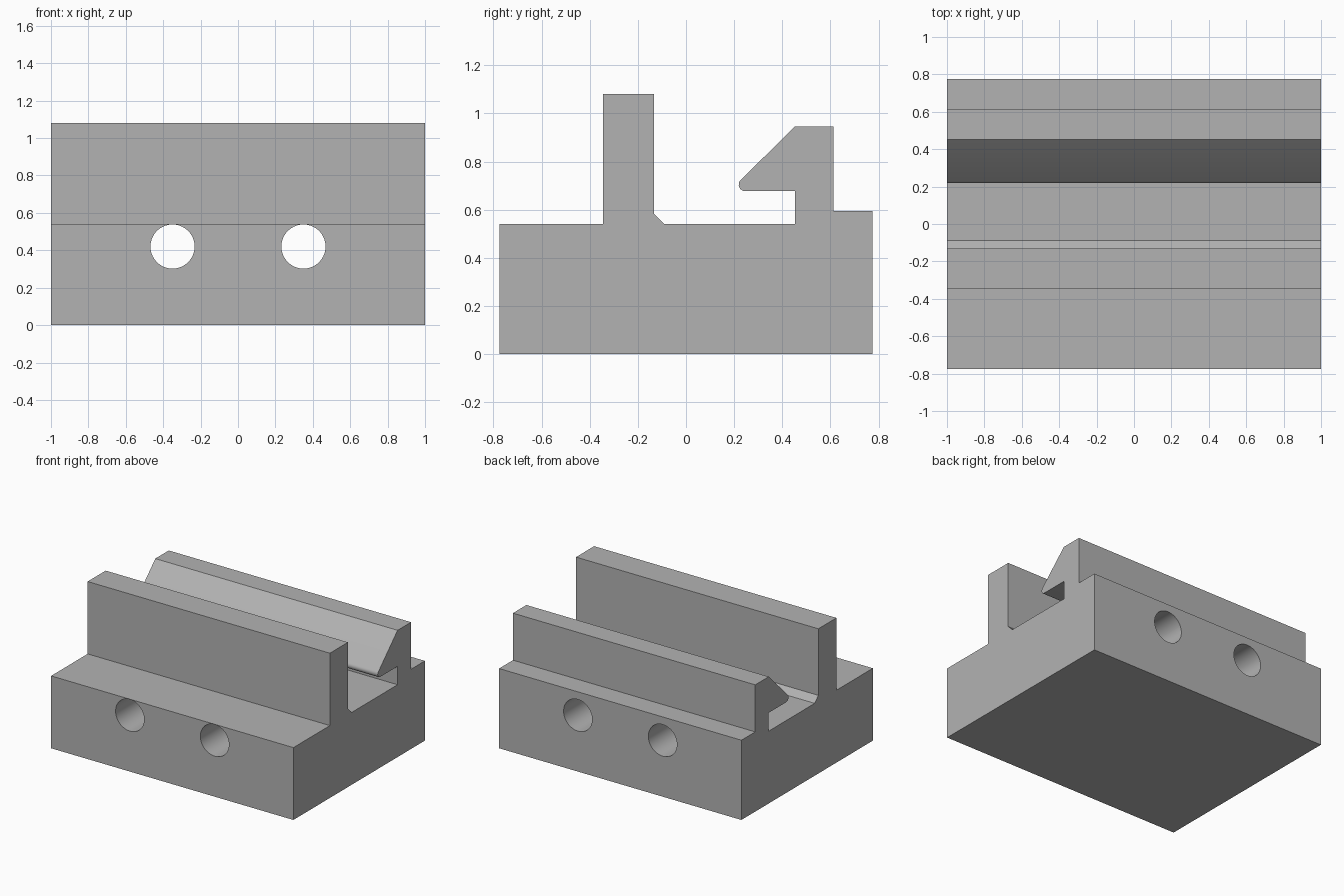
import bpy, bmesh, math

if "Cube" in bpy.data.objects:
    bpy.data.objects.remove(bpy.data.objects["Cube"])

# One flat grey
grey = bpy.data.materials.new("grey")
grey.diffuse_color = (0.45, 0.45, 0.45, 1)
grey.use_nodes = True
grey.node_tree.nodes["Principled BSDF"].inputs["Base Color"].default_value = grey.diffuse_color

# Cross-section of the clamp block (y, z), with a rounded hook tip
TIP_Y, TIP_Z, TIP_R = 0.246, 0.704, 0.027
tip = []
for i in range(9):
    a = math.radians(135 + 135 * i / 8)
    tip.append((TIP_Y + TIP_R * math.cos(a), TIP_Z + TIP_R * math.sin(a)))

profile = [(-0.775, 0), (0.775, 0), (0.775, 0.595), (0.612, 0.595),
           (0.612, 0.946), (0.453, 0.946)] + tip + [
           (0.453, 0.677), (0.453, 0.54), (-0.089, 0.54), (-0.132, 0.583),
           (-0.132, 1.08), (-0.345, 1.08), (-0.345, 0.54), (-0.775, 0.54)]

# Extrude the profile along x
bm = bmesh.new()
face = bm.faces.new([bm.verts.new((-1, y, z)) for y, z in profile])
ext = bmesh.ops.extrude_face_region(bm, geom=[face])
bmesh.ops.translate(bm, vec=(2, 0, 0),
                    verts=[v for v in ext["geom"] if isinstance(v, bmesh.types.BMVert)])
bmesh.ops.recalc_face_normals(bm, faces=bm.faces)
mesh = bpy.data.meshes.new("clamp_block")
bm.to_mesh(mesh)
bm.free()
block = bpy.data.objects.new("clamp_block", mesh)
bpy.context.collection.objects.link(block)
mesh.materials.append(grey)

# Two bolt holes drilled from front to back
cutters = []
for x in (-0.35, 0.35):
    bpy.ops.mesh.primitive_cylinder_add(vertices=64, radius=0.118, depth=2,
                                        location=(x, 0, 0.42),
                                        rotation=(math.pi / 2, 0, 0))
    cutter = bpy.context.object
    cutter.name = "bolt_hole_cutter"
    cutter.hide_render = True
    cutter.data.materials.append(grey)
    mod = block.modifiers.new("bolt_hole", 'BOOLEAN')
    mod.operation = 'DIFFERENCE'
    mod.solver = 'EXACT'
    mod.object = cutter
    cutters.append(cutter)

# Apply the cuts, drop the cutters, smooth the round surfaces
bpy.ops.object.select_all(action='DESELECT')
block.select_set(True)
bpy.context.view_layer.objects.active = block
for mod in list(block.modifiers):
    bpy.ops.object.modifier_apply(modifier=mod.name)
for cutter in cutters:
    bpy.data.objects.remove(cutter)
bpy.ops.object.shade_smooth_by_angle(angle=math.radians(30))
